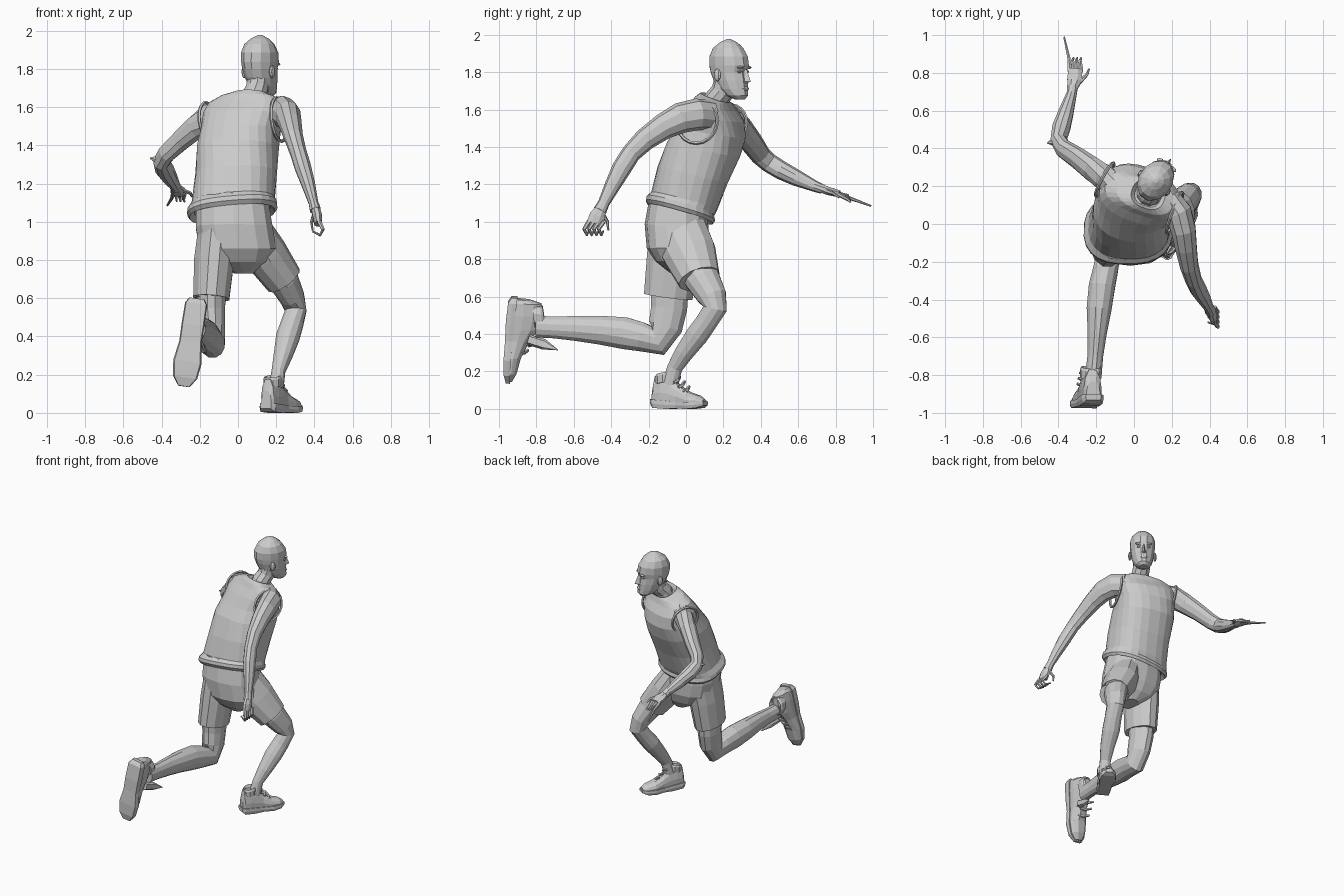
import bpy, bmesh, math
from mathutils import Vector, Matrix, Euler


def make(name, rings, smooth=False):
    """Skin a list of equal-length vertex rings and cap both ends."""
    bm = bmesh.new()
    vs = [[bm.verts.new(p) for p in r] for r in rings]
    n = len(rings[0])
    for a, b in zip(vs, vs[1:]):
        for i in range(n):
            j = (i + 1) % n
            bm.faces.new((a[i], a[j], b[j], b[i]))
    bm.faces.new(vs[0][::-1])
    bm.faces.new(vs[-1])
    bmesh.ops.recalc_face_normals(bm, faces=bm.faces)
    me = bpy.data.meshes.new(name)
    bm.to_mesh(me)
    bm.free()
    ob = bpy.data.objects.new(name, me)
    bpy.context.collection.objects.link(ob)
    return ob


def sgnpow(v, e):
    return math.copysign(abs(v) ** e, v)


def oval(n, a, b, e=1.0):
    for i in range(n):
        t = math.tau * (i + 0.5) / n
        yield a * sgnpow(math.cos(t), e), b * sgnpow(math.sin(t), e)


def tube(name, secs, n=10, side=(1, 0, 0)):
    """Limb along a path; each section is x, y, z, half-width, half-depth."""
    pts = [Vector(s[:3]) for s in secs]
    rings = []
    for i, s in enumerate(secs):
        t = (pts[min(i + 1, len(pts) - 1)] - pts[max(i - 1, 0)]).normalized()
        u = Vector(side)
        u = (u - t * u.dot(t)).normalized()
        v = t.cross(u)
        rings.append([pts[i] + u * x + v * y for x, y in oval(n, s[3], s[-1])])
    return make(name, rings)


def body(name, secs, n=24, e=0.8):
    """Stacked rings: x, y, z, half-width, half-depth, yaw, pitch, roll (degrees)."""
    rings = []
    for x, y, z, a, b, yaw, pitch, roll in secs:
        r = Euler([math.radians(k) for k in (pitch, roll, yaw)]).to_matrix()
        rings.append([Vector((x, y, z)) + r @ Vector((p, q, 0)) for p, q in oval(n, a, b, e)])
    return make(name, rings)


# Sleeveless top with a folded hem and neck band
body("jersey", [
    (-.03, -.03, 1.065, .20, .155, 0, -16, -5), (-.03, -.03, 1.04, .225, .18, 0, -16, -5),
    (-.03, -.03, 1.06, .238, .193, 0, -16, -5), (-.03, -.03, 1.085, .235, .188, 0, -16, -5),
    (-.025, -.01, 1.11, .218, .182, -2, -15, -4), (-.01, .035, 1.25, .212, .19, -6, -14, -2),
    (0, .095, 1.39, .212, .195, -12, -12, 0), (.015, .135, 1.48, .205, .178, -17, -10, 0),
    (.03, .15, 1.56, .215, .145, -20, -10, 0), (.045, .15, 1.615, .205, .105, -20, -12, 0),
    (.06, .15, 1.65, .155, .088, -20, -14, 0), (.075, .155, 1.665, .09, .078, -20, -20, 0),
    (.075, .155, 1.64, .07, .065, -20, -20, 0)])

# Shorts: pelvis and two loose legs
body("shorts_seat", [
    (-.03, -.04, 1.12, .19, .155, 0, -12, 0), (-.02, -.05, .97, .205, .172, 0, -6, 0),
    (0, -.045, .86, .205, .165, 0, 0, 0), (.01, -.035, .79, .16, .13, 0, 0, 0),
    (.03, -.02, .73, .05, .07, 0, 0, 0)], n=14)
tube("shorts_left_leg", [(-.11, -.05, .97, .10, .15), (-.125, -.07, .8, .108, .145),
                         (-.14, -.095, .6, .098, .135), (-.14, -.095, .61, .075, .11)], 12)
tube("shorts_right_leg", [(.08, -.03, .94, .105, .15), (.145, .02, .83, .115, .145),
                          (.24, .07, .695, .10, .115), (.235, .068, .70, .08, .09)], 12)

# Legs
tube("left_leg", [(-.14, -.085, .68, .08, .105), (-.14, -.09, .54, .075, .10), (-.135, -.11, .44, .07, .095),
                  (-.135, -.15, .365, .068, .085), (-.15, -.24, .385, .068, .08), (-.17, -.33, .405, .072, .088),
                  (-.185, -.45, .42, .068, .08), (-.195, -.58, .43, .052, .07), (-.205, -.70, .435, .043, .06),
                  (-.215, -.80, .44, .045, .06)], 12)
tube("right_leg", [(.16, .02, .82, .085, .11), (.24, .09, .69, .08, .095), (.285, .14, .60, .066, .08),
                   (.302, .155, .535, .058, .066), (.283, .11, .465, .06, .06), (.26, .06, .395, .063, .062),
                   (.235, -.01, .30, .05, .052), (.212, -.06, .22, .037, .042), (.2, -.085, .13, .04, .045)], 12)


# Shoes: sole and upper lofted from heel to toe
def shoe(name, heel, fwd, up, length, wide, high):
    f = Vector(fwd).normalized()
    u = Vector(up)
    u = (u - f * u.dot(f)).normalized()
    m = Matrix((f.cross(u), f, u)).transposed()
    heel = Vector(heel)

    def loft(part, shape, secs):
        rings = [[heel + m @ Vector((w * wide * px, y * length, z0 * high + (z1 - z0) * high * pz))
                  for px, pz in shape] for y, w, z0, z1 in secs]
        make(name + part, rings)
    box = [(-.9, 0), (.9, 0), (1, .5), (.97, 1), (-.97, 1), (-1, .5)]
    dome = [(-.92, 0), (.92, 0), (.95, .35), (.8, .7), (.4, 1), (-.4, 1), (-.8, .7), (-.95, .35)]
    loft("_sole", box, [(0, .55, .12, .28), (.06, .78, .03, .27), (.3, .8, 0, .24), (.5, .78, .01, .2),
                        (.72, 1, 0, .2), (.9, .85, .03, .2), (1, .4, .1, .21)])
    loft("_upper", dome, [(.02, .5, .2, .62), (.06, .66, .2, .95), (.2, .74, .2, .97), (.36, .74, .18, .9),
                          (.5, .74, .18, .68), (.7, .9, .15, .47), (.88, .8, .15, .38), (.98, .4, .17, .27)])
    # Ankle collar and laces
    for k in range(3):
        c = heel + m @ Vector((0, (.44 + .09 * k) * length, (.83 - .14 * k) * high))
        s = m @ Vector((.6 * wide, 0, -.1 * high))
        tube(f"{name}_lace_{k + 1}", [(*(c - s), .008, .008), (*(c + f * .01), .011, .011), (*(c + s * .7), .008, .008)],
             5, side=u)
    rings = []
    for z, r in ((.75, .9), (.97, .92), (1.04, .8), (.9, .6)):
        rings.append([heel + m @ Vector((p, .21 * length + q, z * high + q * .2))
                      for p, q in oval(10, wide * r * .85, .165 * length * r)])
    make(name + "_collar", rings)


shoe("right_shoe", (.145, -.175, 0), (.5, .84, 0), (0, 0, 1), .325, .062, .185)
shoe("left_shoe", (-.215, -.955, .60), (-.15, -.06, -1), (0, 1, -.1), .465, .075, .195)
tube("left_shoe_loose_lace", [(-.21, -.84, .37, .025, .03), (-.19, -.76, .345, .012, .03), (-.165, -.685, .315, .002, .002)], 5)

# Arms
tube("left_arm", [(-.09, .19, 1.555, .075, .085), (-.16, .25, 1.535, .068, .08), (-.22, .29, 1.495, .06, .072),
                  (-.30, .35, 1.425, .052, .062), (-.375, .40, 1.355, .046, .055), (-.40, .445, 1.315, .044, .052),
                  (-.385, .51, 1.275, .05, .05), (-.36, .59, 1.235, .042, .044), (-.33, .69, 1.19, .028, .03),
                  (-.325, .73, 1.175, .03, .026)], 10)
tube("left_elbow", [(-.395, .44, 1.32, .04, .04), (-.46, .428, 1.333, .003, .003)], 6, side=(0, 0, 1))
tube("right_arm", [(.18, .13, 1.57, .07, .08), (.235, .06, 1.575, .075, .085), (.262, -.03, 1.555, .068, .082),
                   (.275, -.12, 1.51, .06, .07), (.292, -.22, 1.44, .05, .06), (.315, -.295, 1.365, .044, .052),
                   (.34, -.345, 1.285, .044, .052), (.37, -.395, 1.19, .036, .042), (.395, -.44, 1.10, .026, .031),
                   (.405, -.46, 1.06, .03, .036)], 10)

# Armhole trims
for name, loc, direction, r in (("right_armhole_trim", (.215, .06, 1.535), (.93, -.35, .12), .115),
                                ("left_armhole_trim", (-.155, .235, 1.525), (-.85, .45, -.15), .1)):
    bpy.ops.mesh.primitive_torus_add(major_segments=20, minor_segments=5, major_radius=r, minor_radius=.009,
                                     location=loc, rotation=Vector(direction).to_track_quat('Z', 'Y').to_euler())
    bpy.context.object.name = name

# Hands: palm plus tapering fingers
tube("left_palm", [(-.325, .72, 1.18, .028, .024), (-.315, .76, 1.165, .042, .024), (-.31, .82, 1.15, .04, .02)], 8)
tube("right_palm", [(.405, -.455, 1.07, .024, .032), (.415, -.475, 1.03, .026, .045), (.42, -.49, .99, .022, .045)], 8)


def finger(name, pts):
    k = len(pts) - 1
    tube(name, [(*p, .013 - .008 * i / k, .013 - .008 * i / k) for i, p in enumerate(pts)], 6)


finger("left_thumb", [(-.29, .75, 1.165), (-.25, .79, 1.15), (-.238, .82, 1.13)])
finger("left_index", [(-.34, .81, 1.15), (-.345, .88, 1.125), (-.37, .99, 1.085)])
for i in range(3):
    x = -.32 + .02 * i
    finger(f"left_finger_{i + 1}", [(x, .81, 1.15), (x - .005, .865, 1.14 - .01 * i), (x, .88, 1.105)])
finger("right_thumb", [(.40, -.445, 1.04), (.385, -.42, 1.0), (.39, -.415, .955)])
for i in range(4):
    y = -.53 + .026 * i
    finger(f"right_finger_{i + 1}", [(.425, y + .01, 1.0), (.445, y - .015, .96), (.43, y, .93), (.39, y + .01, .95)])

# Neck and head, with the head turned toward the right
tube("neck", [(.07, .14, 1.57, .078, .075), (.085, .165, 1.66, .065, .065), (.1, .20, 1.70, .06, .065),
              (.11, .22, 1.78, .06, .065)], 10)
turn = Matrix.Translation((.115, .23, 0)) @ Matrix.Rotation(math.radians(-35), 4, 'Z')
levels = [(1.655, .04, .10, .025), (1.675, -.01, .118, .05), (1.71, -.06, .115, .066), (1.755, -.09, .112, .077),
          (1.80, -.108, .105, .084), (1.835, -.117, .118, .088), (1.885, -.115, .11, .09), (1.93, -.092, .08, .076),
          (1.96, -.05, .045, .045), (1.977, -.012, .01, .012)]
make("head", [[turn @ Vector((p, (bk + fr) / 2 + q, z)) for p, q in oval(12, w, (fr - bk) / 2)]
              for z, bk, fr, w in levels])


def face_part(name, loc, scale, n=6):
    bpy.ops.mesh.primitive_uv_sphere_add(segments=n + 2, ring_count=n, radius=1)
    ob = bpy.context.object
    ob.name = name
    ob.matrix_world = turn @ Matrix.Translation(loc) @ Matrix.Diagonal((*scale, 1))


make("nose", [[turn @ Vector(p) for p in ((-w, .09, z), (0, y, z), (w, .09, z))]
              for z, y, w in ((1.742, .12, .018), (1.75, .142, .022), (1.775, .132, .015), (1.815, .115, .01))])
face_part("lips", (0, .108, 1.712), (.026, .014, .012))
for s, tag in ((-1, "left"), (1, "right")):
    face_part(tag + "_ear", (s * .088, -.015, 1.785), (.012, .022, .034))
    face_part(tag + "_brow", (s * .035, .1, 1.825), (.026, .014, .009))
    face_part(tag + "_eye", (s * .034, .092, 1.803), (.015, .012, .008))
